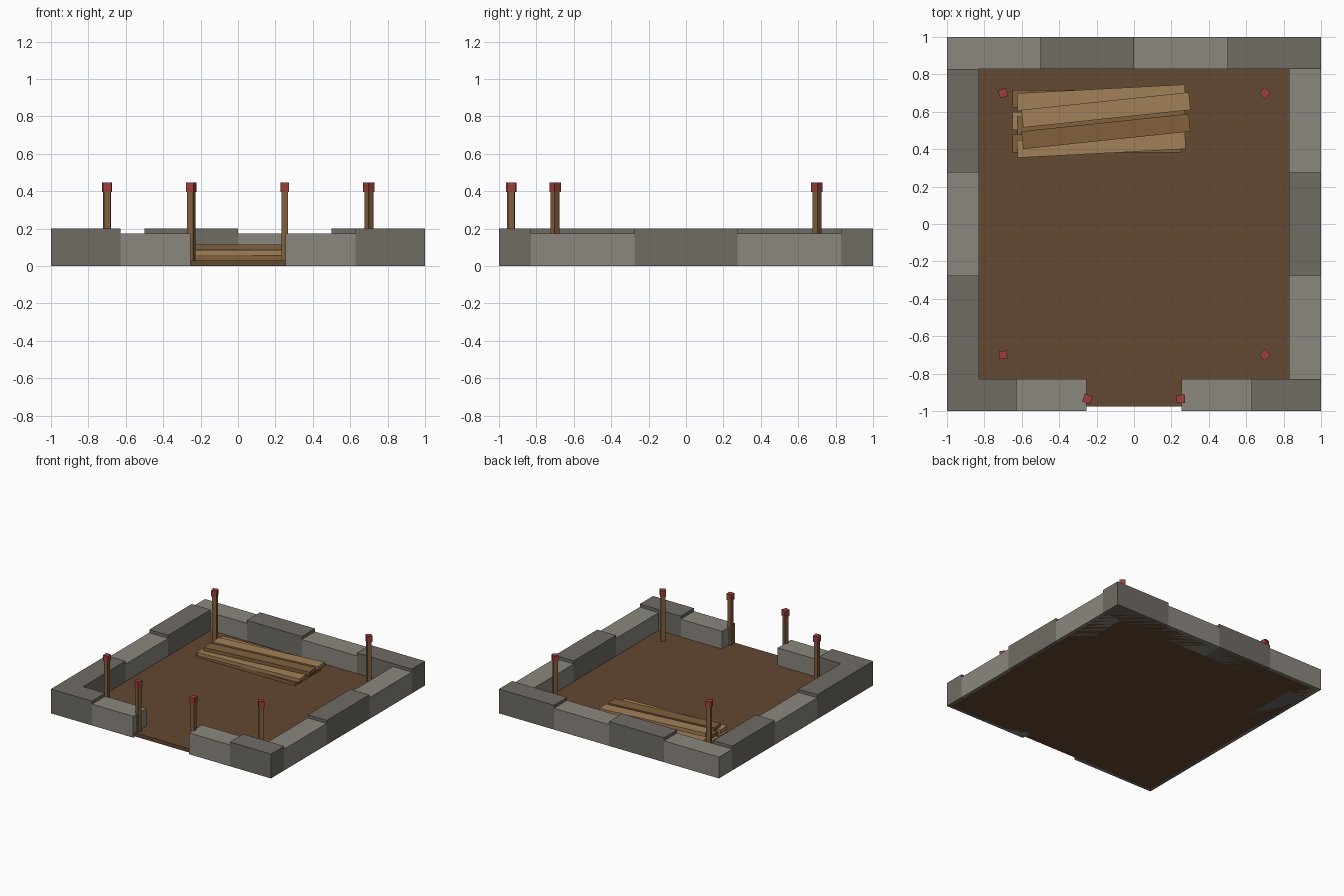
import bpy
from math import radians

if "Cube" in bpy.data.objects:
    bpy.data.objects.remove(bpy.data.objects["Cube"])


def material(name, rgb):
    m = bpy.data.materials.new(name)
    m.diffuse_color = (*rgb, 1)
    m.use_nodes = True
    m.node_tree.nodes["Principled BSDF"].inputs["Base Color"].default_value = m.diffuse_color
    return m


SOIL = material("soil", (0.125, 0.065, 0.032))
DARK_STONE = material("dark_stone", (0.16, 0.15, 0.13))
LIGHT_STONE = material("light_stone", (0.26, 0.24, 0.21))
DARK_WOOD = material("dark_wood", (0.22, 0.115, 0.045))
LIGHT_WOOD = material("light_wood", (0.36, 0.22, 0.10))
RED = material("red_paint", (0.33, 0.05, 0.045))


def box(name, center, size, mat, turn=0):
    """Box whose base sits at center z, turned about z in degrees."""
    x, y, z = center
    bpy.ops.mesh.primitive_cube_add(size=1, location=(x, y, z + size[2] / 2),
                                    rotation=(0, 0, radians(turn)))
    ob = bpy.context.object
    ob.name = name
    ob.scale = size
    bpy.ops.object.transform_apply(location=False, rotation=False, scale=True)
    ob.data.materials.append(mat)
    return ob


def stone(name, x0, x1, y0, y1, tall):
    box(name, ((x0 + x1) / 2, (y0 + y1) / 2, 0),
        (x1 - x0, y1 - y0, 0.2 if tall else 0.175),
        DARK_STONE if tall else LIGHT_STONE)


# Earth floor
box("earth_floor", (0, 0, 0), (1.95, 1.95, 0.03), SOIL)

# Foundation stones, alternating tall and low
INNER = 0.828
for i in range(4):
    stone("back_stone", -1 + i * 0.5, -0.5 + i * 0.5, INNER, 1, i % 2 == 1)
third = 2 * INNER / 3
for i in range(3):
    y0 = -INNER + i * third
    stone("left_stone", -1, -INNER, y0, y0 + third, i % 2 == 0)
    stone("right_stone", INNER, 1, y0, y0 + third, i % 2 == 1)
stone("front_corner_stone_left", -1, -0.627, -1, -INNER, True)
stone("front_stone_left", -0.627, -0.253, -1, -INNER, False)
stone("front_stone_right", 0.253, 0.627, -1, -INNER, False)
stone("front_corner_stone_right", 0.627, 1, -1, -INNER, True)

# Marker stakes with painted tops
for x, y, turn in [(-0.7, -0.7, 2), (0.7, -0.7, 40), (-0.7, 0.7, 15),
                   (0.7, 0.7, 50), (-0.25, -0.935, -20), (0.25, -0.935, 2)]:
    box("stake", (x, y, 0.025), (0.034, 0.034, 0.395), DARK_WOOD, turn)
    box("stake_top", (x, y, 0.397), (0.044, 0.044, 0.05), RED, turn)

# Lumber pile: three layers, each turned a little more
LAYERS = [(-0.2, 0, (0.43, 0.55, 0.67)),
          (-0.175, 3, (0.425, 0.55, 0.675)),
          (-0.15, 6, (0.495, 0.61))]
for k, (x, turn, rows) in enumerate(LAYERS):
    for j, y in enumerate(rows):
        mat = DARK_WOOD if (k + j) % 2 == 0 else LIGHT_WOOD
        box("plank", (x, y, 0.03 + k * 0.029), (0.9, 0.095, 0.028), mat, turn)
